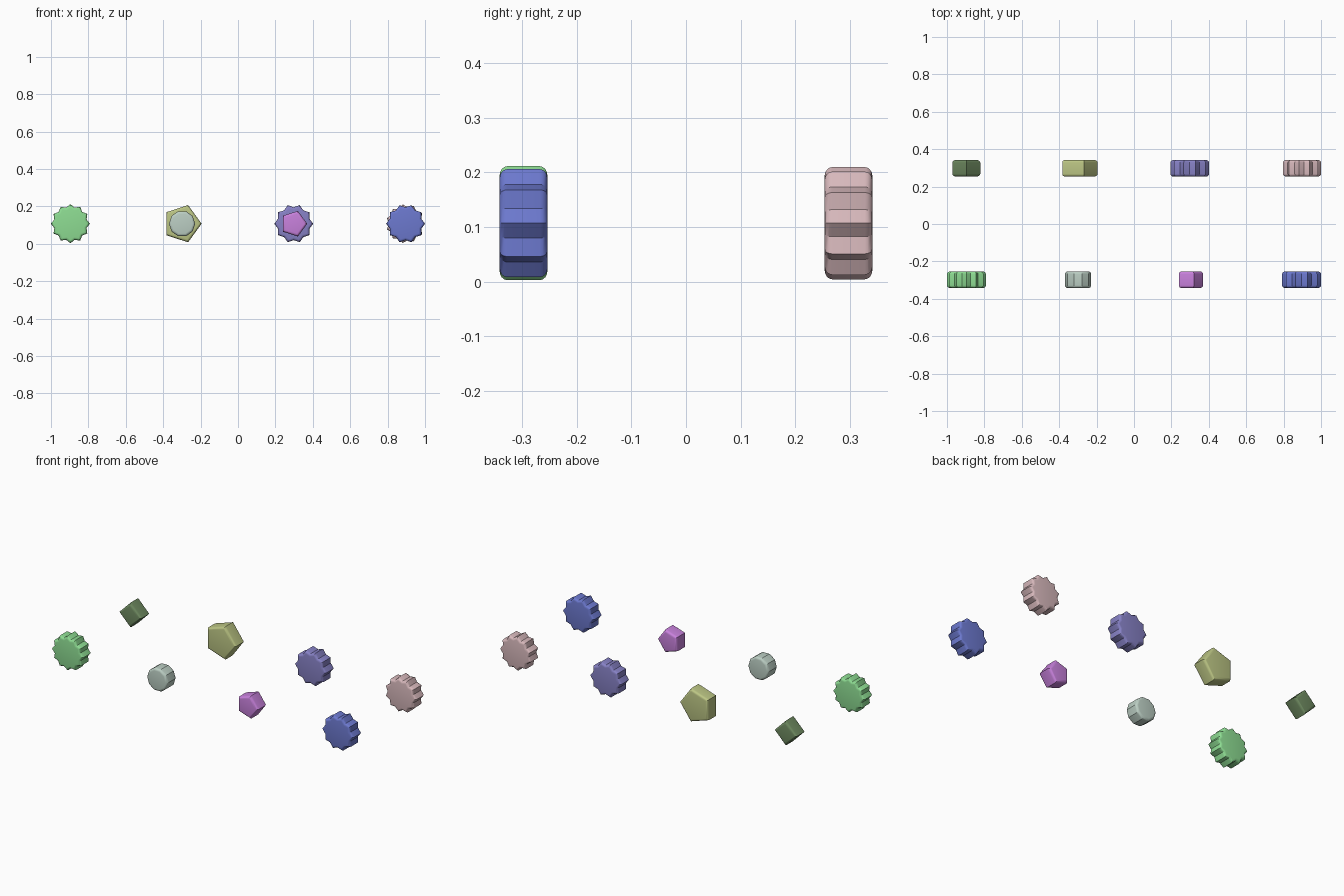
import bpy, bmesh, math

if "Cube" in bpy.data.objects:
    bpy.data.objects.remove(bpy.data.objects["Cube"])

HALF = 0.044    # half thickness
BEV = 0.014     # rounding of the cap rims
ZC = 0.107
STEPS = 4


def token(name, x, y, sides, radius, color, inner=None):
    """Rounded-rim prism facing y; with inner radius it becomes a toothed wheel."""
    if inner:
        n = sides * 2
        pts = [((inner if i % 2 else radius), math.tau * i / n) for i in range(n)]
    else:
        n = sides
        pts = [(radius, math.tau * i / n) for i in range(n)]
    prof = [(r * math.cos(a), r * math.sin(a)) for r, a in pts]
    # distance from the centre to every edge line, so insetting is a scale
    (x0, z0), (x1, z1) = prof[0], prof[1]
    d = abs(x0 * z1 - x1 * z0) / math.hypot(x1 - x0, z1 - z0)

    # quarter-round rim at the front and the back
    arc = [math.pi / 2 * k / STEPS for k in range(STEPS + 1)]
    rim = [(BEV * (1 - math.sin(a)), HALF - BEV + BEV * math.cos(a)) for a in arc]
    levels = [(i, -h) for i, h in rim] + [(i, h) for i, h in reversed(rim)]

    bm = bmesh.new()
    rings = []
    for inset, yy in levels:
        s = (d - inset) / d
        rings.append([bm.verts.new((px * s, yy, pz * s)) for px, pz in prof])
    for a, b in zip(rings, rings[1:]):
        for i in range(n):
            j = (i + 1) % n
            bm.faces.new((a[i], a[j], b[j], b[i]))
    bm.faces.new(rings[0])
    bm.faces.new(rings[-1])
    bmesh.ops.recalc_face_normals(bm, faces=bm.faces)
    me = bpy.data.meshes.new(name)
    bm.to_mesh(me)
    bm.free()
    ob = bpy.data.objects.new(name, me)
    ob.location = (x, y, ZC)
    bpy.context.collection.objects.link(ob)
    mat = bpy.data.materials.new(name + "_color")
    mat.diffuse_color = (*color, 1)
    mat.use_nodes = True
    mat.node_tree.nodes["Principled BSDF"].inputs["Base Color"].default_value = mat.diffuse_color
    me.materials.append(mat)
    bpy.ops.object.select_all(action='DESELECT')
    ob.select_set(True)
    bpy.context.view_layer.objects.active = ob
    bpy.ops.object.shade_smooth_by_angle(angle=math.radians(28))


F, B = -0.298, 0.298
# front row
token("green_gear", -0.896, F, 12, 0.1045, (0.27, 0.72, 0.29), 0.089)
token("grey_disc", -0.299, F, 10, 0.070, (0.50, 0.62, 0.55))
token("magenta_pentagon", 0.298, F, 5, 0.072, (0.58, 0.22, 0.72))
token("blue_gear", 0.896, F, 10, 0.104, (0.15, 0.19, 0.62), 0.088)
# back row
token("dark_green_square", -0.896, B, 4, 0.0745, (0.16, 0.26, 0.12))
token("olive_pentagon", -0.299, B, 5, 0.1045, (0.50, 0.56, 0.23))
token("purple_gear", 0.298, B, 10, 0.104, (0.24, 0.22, 0.56), 0.088)
token("pink_gear", 0.896, B, 11, 0.104, (0.68, 0.48, 0.50), 0.088)
